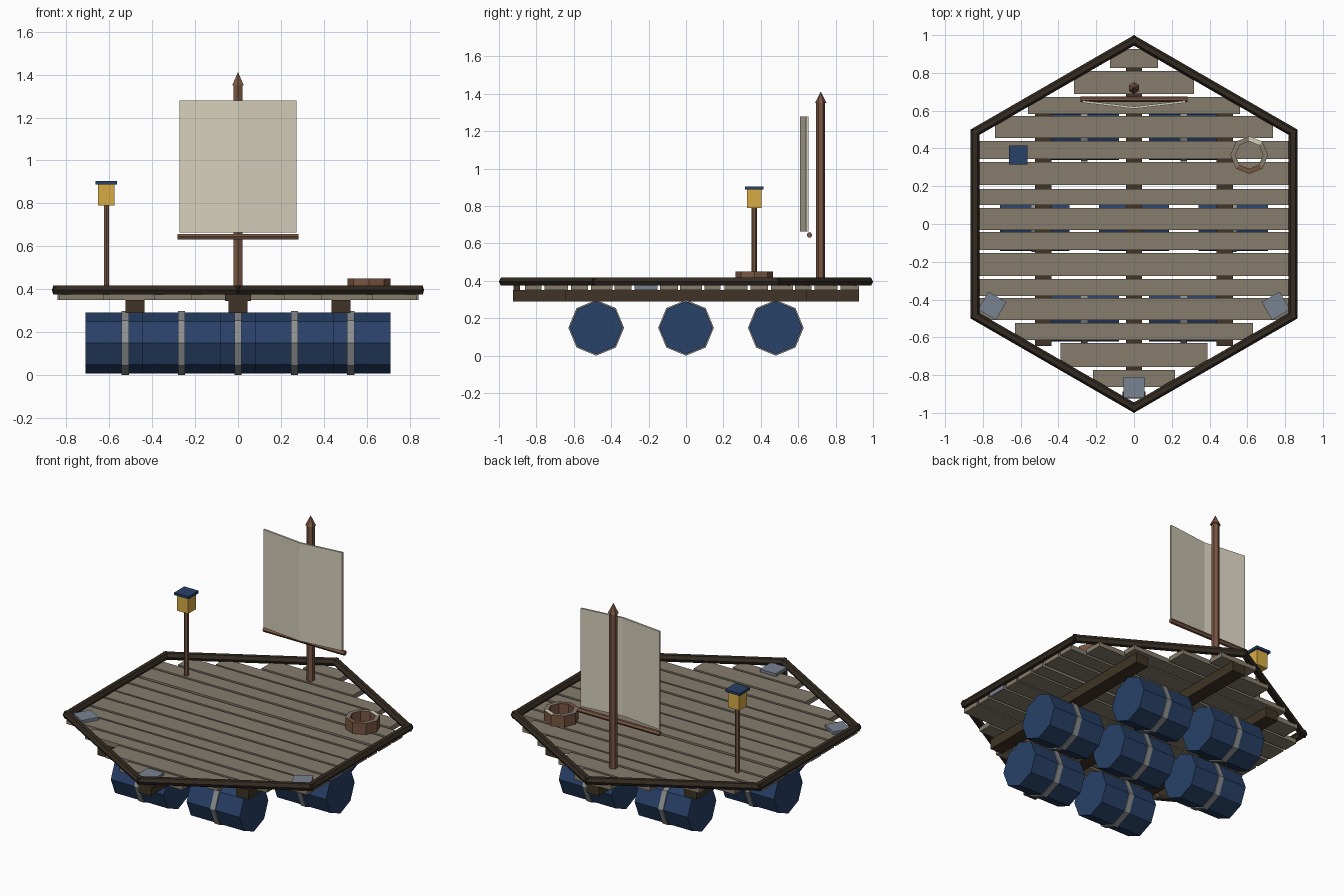
import bpy, bmesh, math
from mathutils import Vector, Matrix

if "Cube" in bpy.data.objects:
    bpy.data.objects.remove(bpy.data.objects["Cube"])


def mat(name, r, g, b):
    m = bpy.data.materials.new(name)
    m.diffuse_color = (r, g, b, 1)
    m.use_nodes = True
    m.node_tree.nodes["Principled BSDF"].inputs["Base Color"].default_value = m.diffuse_color
    return m


PLANK = mat("weathered plank", 0.235, 0.2, 0.15)
DARK = mat("dark beam wood", 0.05, 0.034, 0.019)
RIM = mat("dark rim wood", 0.034, 0.024, 0.016)
BROWN = mat("mast brown", 0.19, 0.095, 0.057)
BLUE = mat("barrel blue", 0.021, 0.052, 0.135)
BAND = mat("band grey", 0.26, 0.27, 0.28)
PLATE = mat("plate blue grey", 0.19, 0.225, 0.28)
SAIL = mat("sail cream", 0.67, 0.62, 0.49)
GOLD = mat("lantern gold", 0.68, 0.41, 0.06)


def finish(name, bm, *mats):
    bmesh.ops.recalc_face_normals(bm, faces=bm.faces[:])
    me = bpy.data.meshes.new(name)
    bm.to_mesh(me)
    bm.free()
    for m in mats:
        me.materials.append(m)
    ob = bpy.data.objects.new(name, me)
    bpy.context.collection.objects.link(ob)
    return ob


def box(name, center, size, m, turn=0):
    bm = bmesh.new()
    bmesh.ops.create_cube(bm, size=1)
    bm.transform(Matrix.Translation(center) @ Matrix.Rotation(math.radians(turn), 4, 'Z')
                 @ Matrix.Diagonal((*size, 1)))
    return finish(name, bm, m)


def rod(name, a, b, r1, m, sides=6, r2=None):
    """Straight prism or cone from a to b, a corner pointing sideways."""
    a, b = Vector(a), Vector(b)
    d = (b - a).normalized()
    up = Vector((0, 0, 1)) if abs(d.z) < 0.9 else Vector((1, 0, 0))
    u = d.cross(up).normalized()
    v = u.cross(d)
    bm = bmesh.new()
    loops = []
    for p, r in ((a, r1), (b, r1 if r2 is None else r2)):
        loops.append([bm.verts.new(p + (u * math.cos(t) + v * math.sin(t)) * r)
                      for t in (2 * math.pi * i / sides for i in range(sides))])
        bm.faces.new(loops[-1])
    for i in range(sides):
        j = (i + 1) % sides
        bm.faces.new((loops[0][i], loops[0][j], loops[1][j], loops[1][i]))
    return finish(name, bm, m)


# Deck planks: (back edge, front edge, half width)
W = 0.835
rows = [(.926, .825, .127), (.81, .688, .317), (.672, .582, .56), (.571, .455, .735),
        (.439, .344, W), (.328, .206, W), (.185, .1, W), (.085, -.032, W),
        (-.042, -.138, W), (-.153, -.275, W), (-.291, -.381, W), (-.392, -.508, W),
        (-.524, -.614, .63), (-.63, -.757, .39), (-.772, -.862, .217)]
for i, (y1, y0, w) in enumerate(rows):
    box(f"deck_plank_{i + 1}", (0, (y0 + y1) / 2, .365), (2 * w, y1 - y0, .03), PLANK)

# Metal ends on two planks
box("plank_end_right", (.837, -.214, .365), (.006, .122, .028), PLATE)
box("plank_end_left", (-.837, -.09, .365), (.006, .096, .028), PLATE)

# Hexagonal rim
corners = [(.972 * math.sin(k * math.pi / 3), .972 * math.cos(k * math.pi / 3), .396)
           for k in range(6)]
for k in range(6):
    a, b = Vector(corners[k]), Vector(corners[(k + 1) % 6])
    e = (b - a).normalized() * .015
    rod(f"rim_bar_{k + 1}", a - e, b + e, .024, RIM)

# Support beams under the deck
for name, x, h in (("left_beam", -.48, .645), ("centre_beam", 0, .925), ("right_beam", .48, .645)):
    box(name, (x, 0, .32), (.087, 2 * h, .06), DARK)
box("bow_block", (0, -.905, .362), (.12, .035, .035), DARK)

# Seven floating barrels, each with one band
n = 0
for y, xs in ((-.48, (-.263, .263)), (0, (-.526, 0, .526)), (.48, (-.263, .263))):
    for x in xs:
        n += 1
        rod(f"barrel_{n}", (x - .184, y, .149), (x + .184, y, .149), .142, BLUE, 8)
        rod(f"barrel_band_{n}", (x - .017, y, .149), (x + .017, y, .149), .149, BAND, 8)

# Mast, pointed cap and boom
rod("mast", (0, .72, .35), (0, .72, 1.36), .024, BROWN)
rod("mast_cap", (0, .72, 1.35), (0, .72, 1.41), .031, BROWN, 6, .001)
rod("boom", (-.282, .66, .645), (.282, .66, .645), .015, BROWN)

# Sail: a sheet folded along its middle
bm = bmesh.new()
cols = [[bm.verts.new((x, y + t, z)) for t, z in ((0, .665), (0, 1.28), (.012, 1.28), (.012, .665))]
        for x, y in ((-.273, .642), (0, .61), (.273, .642))]
for a, b in zip(cols, cols[1:]):
    for i in range(4):
        j = (i + 1) % 4
        bm.faces.new((a[i], a[j], b[j], b[i]))
bm.faces.new(cols[0])
bm.faces.new(cols[-1])
finish("sail", bm, SAIL)

# Lantern on a post
LX, LY = -.613, .365
rod("lantern_post", (LX, LY, .37), (LX, LY, .795), .0135, BROWN)
box("lantern", (LX, LY, .84), (.077, .077, .1), GOLD)
box("lantern_cap", (LX, LY, .897), (.1, .1, .016), BLUE)

# Eight-sided rope ring: worn top, brown sides
bm = bmesh.new()
secs = []
for i in range(8):
    t = i * math.pi / 4
    secs.append([bm.verts.new((.61 + r * math.cos(t), .365 + r * math.sin(t), z))
                 for r, z in ((.1, .38), (.1, .45), (.073, .45), (.073, .38))])
for i in range(8):
    a, b = secs[i], secs[(i + 1) % 8]
    for k in range(4):
        f = bm.faces.new((a[k], a[(k + 1) % 4], b[(k + 1) % 4], b[k]))
        if k == 1:
            f.material_index = 2 if i == 1 else 0 if i in (5, 6) else 1
finish("rope_ring", bm, BROWN, PLANK, SAIL)

# Corner plates on the three front corners
for name, x, y, turn in (("left_plate", -.751, -.433, -30), ("right_plate", .751, -.433, 30),
                         ("bow_plate", 0, -.866, 0)):
    box(name, (x, y, .388), (.11, .11, .02), PLATE, turn)
